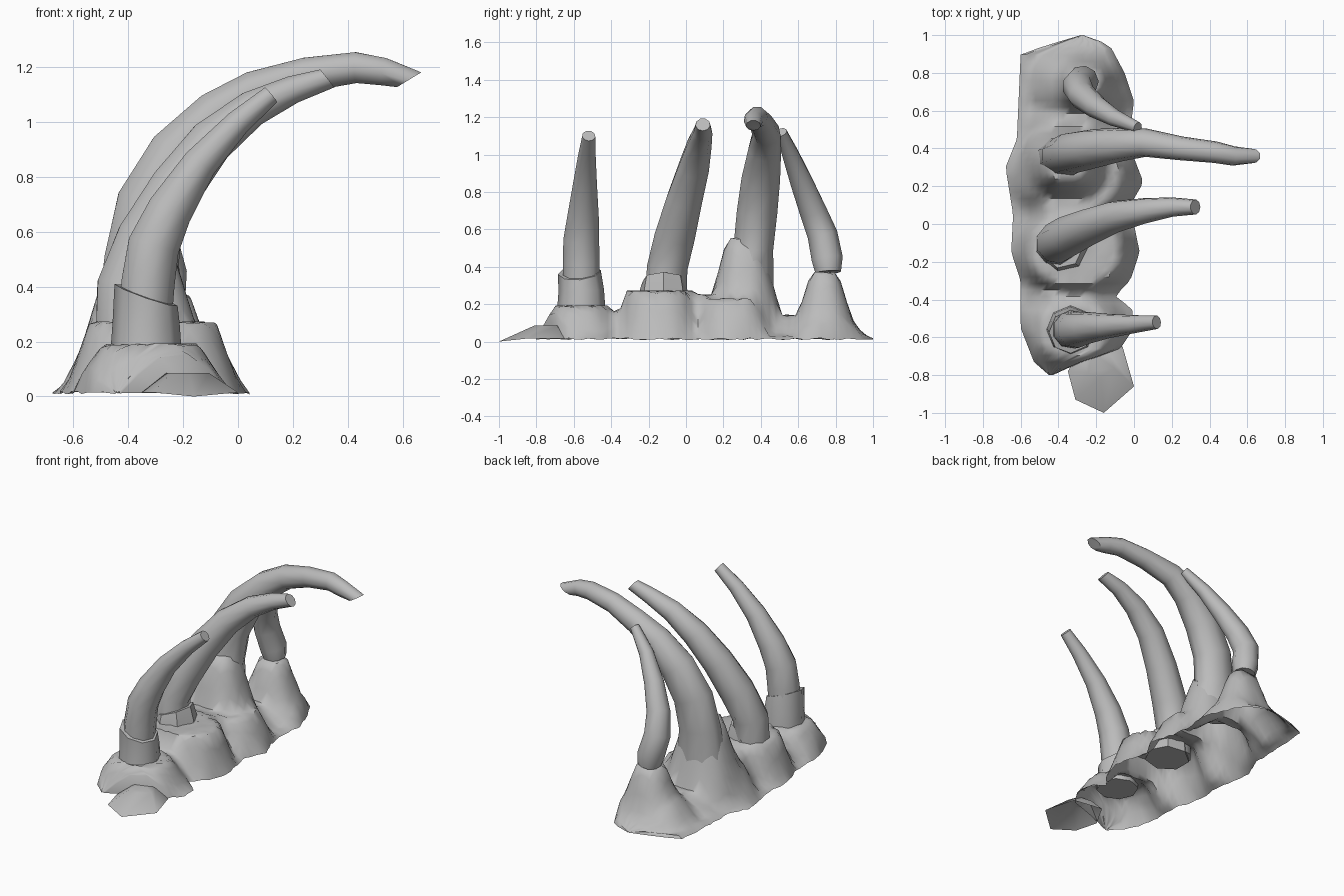
import bpy, bmesh, math, random
from mathutils import Vector

random.seed(4)
cube = bpy.data.objects.get("Cube")
if cube:
    bpy.data.objects.remove(cube, do_unlink=True)

grey = bpy.data.materials.new("bone grey")
grey.use_nodes = True
grey.diffuse_color = (0.5, 0.5, 0.5, 1)
grey.node_tree.nodes["Principled BSDF"].inputs["Base Color"].default_value = grey.diffuse_color


def finish(name, bm, angle=50, fix=True):
    if fix:
        bmesh.ops.recalc_face_normals(bm, faces=bm.faces)
    mesh = bpy.data.meshes.new(name)
    bm.to_mesh(mesh)
    bm.free()
    mesh.materials.append(grey)
    ob = bpy.data.objects.new(name, mesh)
    bpy.context.collection.objects.link(ob)
    bpy.ops.object.select_all(action='DESELECT')
    bpy.context.view_layer.objects.active = ob
    ob.select_set(True)
    bpy.ops.object.shade_smooth_by_angle(angle=math.radians(angle))
    return ob


def tube(name, path, sides=9, slant=0.0):
    """Tapered tube through (x, y, z, radius[, depth radius]) stations, with a slanted far end."""
    bm = bmesh.new()
    pts = [Vector(p[:3]) for p in path]
    rings = []
    for i, p in enumerate(pts):
        t = (pts[min(i + 1, len(pts) - 1)] - pts[max(i - 1, 0)]).normalized()
        side = Vector((0, 1, 0)).cross(t).normalized()
        up = t.cross(side)
        width, depth = path[i][3], path[i][-1]
        ring = []
        for k in range(sides):
            a = math.tau * k / sides
            off = side * math.cos(a) * depth + up * math.sin(a) * width
            if i == len(pts) - 1:
                off += t * slant * math.cos(a)
            ring.append(bm.verts.new(p + off))
        rings.append(ring)
    for a, b in zip(rings, rings[1:]):
        for k in range(sides):
            n = (k + 1) % sides
            bm.faces.new((a[k], a[n], b[n], b[k]))
    bm.faces.new(rings[0])
    bm.faces.new(rings[-1])
    return finish(name, bm)


# Curved ribs, from the front to the back
tube("front_rib", [(-.34, -.56, .3, .10), (-.33, -.56, .42, .10), (-.31, -.56, .55, .097),
                   (-.25, -.55, .68, .085), (-.14, -.54, .85, .065),
                   (0, -.53, 1.0, .048), (.12, -.52, 1.1, .036)])
tube("second_rib", [(-.41, -.11, .22, .115), (-.41, -.1, .4, .11), (-.34, -.06, .57, .11),
                    (-.23, -.01, .76, .098), (-.1, .04, .93, .085), (.05, .07, 1.05, .068),
                    (.2, .09, 1.12, .052), (.325, .09, 1.16, .04)], slant=.015)
tube("third_rib", [(-.36, .35, .3, .12, .16), (-.355, .36, .5, .108, .14),
                   (-.32, .38, .7, .11, .13), (-.22, .4, .88, .105, .115),
                   (-.08, .42, 1.03, .09), (.06, .43, 1.115, .076),
                   (.25, .4, 1.175, .064), (.43, .38, 1.2, .058), (.53, .36, 1.185, .052),
                   (.625, .36, 1.155, .04)], slant=-.035)
tube("back_rib", [(-.26, .76, .37, .07), (-.27, .755, .44, .085), (-.3, .73, .57, .082),
                  (-.275, .68, .7, .074), (-.2, .62, .85, .062), (-.1, .56, 1.0, .046),
                  (.02, .51, 1.12, .03)])

# Sockets around the rib feet
tube("front_socket", [(-.335, -.56, .16, .13), (-.335, -.56, .27, .122),
                      (-.335, -.57, .37, .115)], 8, slant=-.04)
tube("second_socket", [(-.37, -.12, .2, .14), (-.375, -.12, .28, .13),
                       (-.38, -.12, .33, .115)], 7, slant=.03)

# Footprint edges as (y, x) pairs
LEFT = [(-.8, -.45), (-.73, -.53), (-.55, -.6), (-.3, -.6), (-.15, -.65), (.05, -.64),
        (.3, -.68), (.45, -.62), (.9, -.6), (.95, -.45), (1, -.28)]
RIGHT = [(-.8, -.43), (-.74, -.3), (-.67, -.08), (-.55, 0), (-.45, -.01), (-.38, -.1),
         (-.3, -.02), (-.15, .03), (.1, -.02), (.22, .05), (.35, .0), (.5, -.02),
         (.65, 0), (.8, -.05), (.95, -.13), (1, -.27)]
# Mounds: centre x, y, foot radii x, y, flat-top share, height
MOUNDS = [(-.32, -.56, .29, .24, .6, .19), (-.31, -.145, .32, .25, .72, .27),
          (-.31, .25, .34, .25, .68, .23), (-.35, .31, .27, .23, .4, .55),
          (-.28, .73, .29, .23, .5, .18), (-.26, .74, .21, .18, .4, .37),
          (-.33, -.39, .25, .2, .45, .16), (-.33, .06, .26, .2, .5, .25),
          (-.33, .5, .26, .2, .4, .14)]


def edge(table, y):
    for (y0, x0), (y1, x1) in zip(table, table[1:]):
        if y <= y1:
            return x0 + (x1 - x0) * max(0, y - y0) / (y1 - y0)
    return table[-1][1]


def height(x, y):
    h = .03
    for cx, cy, rx, ry, flat, top in MOUNDS:
        d = (abs((x - cx) / rx) ** 2.5 + abs((y - cy) / ry) ** 2.5) ** .4
        h = max(h, .02 + (top - .02) * min(1, max(0, (1 - d) / (1 - flat))))
    return h


# Rocky ground shell, open underneath
bm = bmesh.new()
NX, NY = 20, 52
rows = []
for j in range(NY + 1):
    y = -.8 + 1.8 * j / NY
    x0, x1 = edge(LEFT, y), edge(RIGHT, y)
    row = []
    for i in range(NX + 1):
        x = x0 + (x1 - x0) * i / NX
        rim = i in (0, NX) or j in (0, NY)
        z = random.uniform(.008, .02) if rim else height(x, y) + random.uniform(-.004, .004)
        row.append(bm.verts.new((x, y, z)))
    rows.append(row)
for a, b in zip(rows, rows[1:]):
    for i in range(NX):
        bm.faces.new((a[i], a[i + 1], b[i + 1], b[i]))
finish("rocky_ground", bm, 60, fix=False)

# Low flat stone at the front, rising toward the mounds
bm = bmesh.new()
outline = [(-.35, -.78), (-.31, -.93), (-.16, -1), (0, -.86), (-.06, -.65), (-.26, -.62)]
low = [bm.verts.new((x, y, 0 if k == 2 else .015)) for k, (x, y) in enumerate(outline)]
high = [bm.verts.new((-.19 + (x + .19) * .45, -.71 + (y + .71) * .35, .085)) for x, y in outline]
for k in range(len(low)):
    n = (k + 1) % len(low)
    bm.faces.new((low[k], low[n], high[n], high[k]))
bm.faces.new(high)
finish("front_stone", bm, fix=False)
